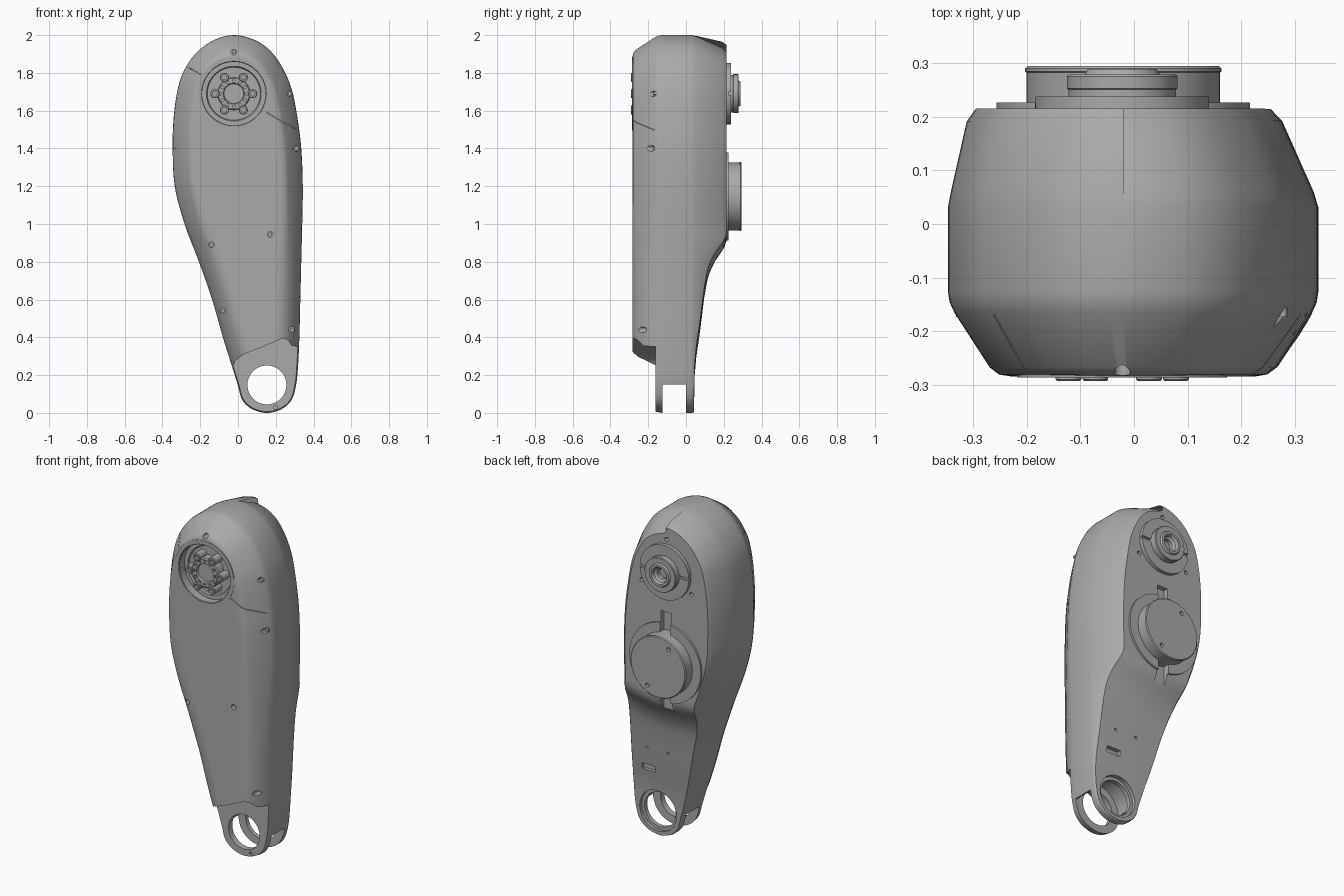
import bpy, bmesh
from math import sin, cos, tau, radians

if "Cube" in bpy.data.objects:
    bpy.data.objects.remove(bpy.data.objects["Cube"])

grey = bpy.data.materials.new("grey shell")
grey.use_nodes = True
grey.diffuse_color = (0.4, 0.4, 0.4, 1)
grey.node_tree.nodes["Principled BSDF"].inputs["Base Color"].default_value = (0.4, 0.4, 0.4, 1)


def finish(name, bm):
    bmesh.ops.remove_doubles(bm, verts=bm.verts[:], dist=1e-5)
    bmesh.ops.recalc_face_normals(bm, faces=bm.faces[:])
    mesh = bpy.data.meshes.new(name)
    bm.to_mesh(mesh)
    bm.free()
    ob = bpy.data.objects.new(name, mesh)
    mesh.materials.append(grey)
    bpy.context.collection.objects.link(ob)
    return ob


def loft(name, rings, caps=False):
    """Skin closed rings of points, one after the other."""
    bm = bmesh.new()
    rows = [[bm.verts.new(p) for p in ring] for ring in rings]
    for a, b in zip(rows, rows[1:]):
        for j in range(len(a)):
            k = (j + 1) % len(a)
            bm.faces.new((a[j], a[k], b[k], b[j]))
    if caps:
        bm.faces.new(rows[0])
        bm.faces.new(rows[-1])
    return finish(name, bm)


def prism(name, outline, y0, y1):
    return loft(name, [[(x, y, z) for x, z in outline] for y in (y0, y1)], True)


def circle(x, z, r, n=48):
    return [(x + r * cos(tau * i / n), z + r * sin(tau * i / n)) for i in range(n)]


def box(x0, x1, z0, z1):
    return [(x0, z0), (x1, z0), (x1, z1), (x0, z1)]


def lathe(name, x, z, profile):
    """Revolve (radius, y) points about a front-to-back axis."""
    return loft(name, [[(a, y, b) for a, b in circle(x, z, r, 64)] for r, y in profile])


def cut(ob, outline, y0, y1):
    cutter = prism("cutter", outline, y0, y1)
    cutter.hide_render = True
    mod = ob.modifiers.new("cut", 'BOOLEAN')
    mod.operation, mod.solver, mod.object = 'DIFFERENCE', 'EXACT', cutter
    bpy.context.view_layer.objects.active = ob
    bpy.ops.object.modifier_apply(modifier=mod.name)
    bpy.data.objects.remove(cutter)


def catmull(p, steps=6):
    out = []
    for a, b, c, d in zip(p, p[1:], p[2:], p[3:]):
        for s in range(steps):
            t = s / steps
            out.append(tuple(0.5 * (2 * v + (w - u) * t + (2 * u - 5 * v + 4 * w - q) * t * t
                                    + (3 * v - u - 3 * w + q) * t ** 3)
                             for u, v, w, q in zip(a, b, c, d)))
    return out + [p[-2]]


# Body outline: height, left edge, right edge
KEYS = [(2, -.02, -.02), (1.985, -.10, .06), (1.95, -.168, .132), (1.89, -.235, .195),
        (1.8, -.292, .25), (1.7, -.322, .288), (1.56, -.341, .315), (1.4, -.346, .335),
        (1.2, -.335, .343), (1, -.283, .34), (.8, -.207, .335), (.6, -.137, .33),
        (.4, -.08, .325), (.25, -.033, .318), (.15, -.002, .308), (.07, .022, .284),
        (.02, .075, .231), (0, .153, .153)]
# Back surface: height, depth
BACK = [(0, .042), (.2, .046), (.3, .055), (.4, .07), (.5, .083), (.6, .095), (.7, .112),
        (.75, .128), (.8, .152), (.87, .2), (.9, .214), (2, .215)]
# Edge roundings as inset and y, flatter at the top and arched towards the pivot
FRONT_TOP = [(.12, -.284), (.095, -.28), (.078, -.267), (.012, -.165), (.003, -.145), (0, -.125)]
FRONT_LOW = [(.12, -.284), (.09, -.276), (.06, -.256), (.025, -.207), (.006, -.16), (0, -.125)]
# Back roundings as inset and share of the bulge
BACK_LEFT = [(0, 0), (.005, .15), (.035, .87), (.052, 1)]
BACK_RIGHT = [(0, 0), (.008, .15), (.068, .88), (.09, 1)]


def back_y(x, z):
    z = min(max(z - .5 * (x + .02) ** 2, 0), 2)
    for (z0, y0), (z1, y1) in zip(BACK, BACK[1:]):
        if z <= z1:
            return y0 + (y1 - y0) * (z - z0) / (z1 - z0)
    return y1


def edge_points(path, other, k, sign, back_layers):
    """One side of a cross-section, front to back."""
    x, z = path[k]
    a = path[k - 1] if k else other[1]
    b = path[k + 1] if k + 1 < len(path) else other[-2]
    dx, dz = b[0] - a[0], b[1] - a[1]
    n = (dx * dx + dz * dz) ** .5
    nx, nz = -sign * dz / n, sign * dx / n
    pts = []
    blend = min(max((z - .7) / .5, 0), 1)
    for low, top in zip(FRONT_LOW, FRONT_TOP):
        d, y = (u + (v - u) * blend for u, v in zip(low, top))
        pts.append((x + nx * d, y, z + nz * d))
    bulge = (back_y(x, z) - .03) / .185
    for d, f in back_layers:
        px, pz = x + nx * d * bulge, z + nz * d * bulge
        pts.append((px, .03 + (back_y(px, pz) - .03) * f, pz))
    return pts


def span(a, b, back, n=10):
    """Points across the front or back face, without the ends."""
    out = []
    for i in range(1, n):
        x, y, z = (u + (v - u) * i / n for u, v in zip(a, b))
        out.append((x, back_y(x, z) if back else y, z))
    return out


lk = [(l, z) for z, l, r in KEYS]
rk = [(r, z) for z, l, r in KEYS]
left = catmull([rk[1]] + lk + [rk[-2]])
right = catmull([lk[1]] + rk + [lk[-2]])
sections = []
for k in range(len(left)):
    lp = edge_points(left, right, k, 1, BACK_LEFT)
    rp = edge_points(right, left, k, -1, BACK_RIGHT)
    sections.append(lp + span(lp[-1], rp[-1], True) + rp[::-1] + span(rp[0], lp[0], False))
body = loft("arm_body", sections)

# Lower edge of the front cover, fork slot and pivot hole
cut(body, [(-.3, -.1), (-.3, .2), (-.04, .225), (-.015, .275), (.03, .31), (.12, .345),
           (.235, .395), (.265, .385), (.285, .355), (.45, .335), (.45, -.1)], -.5, -.161)
PX, PZ = .153, .148
cut(body, box(-.3, .6, -.1, .15), -.125, 0)
cut(body, circle(PX, PZ, .146), -.125, 0)
cut(body, circle(PX, PZ, .103), -.4, .2)
cut(body, circle(PX, PZ, .122), .025, .2)

# Front hub recess and the seam either side of it
HX, HZ = -.022, 1.69
cut(body, circle(HX, HZ, .17, 64), -.4, -.2)
ux, uz = cos(radians(-30)), sin(radians(-30))
for s in (-1, 1):
    a, b, w = s * .2, s * .45, .0015
    cut(body, [(HX + ux * t - uz * v, HZ + uz * t + ux * v)
               for t, v in ((a, -w), (b, -w), (b, w), (a, w))], -.4, -.168)

# Cover screws in sunk holes, with the depth of each hole
SCREWS = [(-.022, 1.91, -.23), (.275, 1.69, -.165), (.31, 1.4, -.165), (-.32, 1.4, -.165),
          (.17, .945, -.255), (-.14, .89, -.2), (-.08, .54, -.17), (.285, .44, -.18)]
for x, z, y in SCREWS:
    cut(body, circle(x, z, .015, 16), -.4, y)
    prism("cover_screw", circle(x, z, .011, 12), y - .008, y + .01)
cut(body, circle(.197, .03, .01, 12), -.2, -.15)

# Back recesses: cable tabs, lower slot, small holes
DX, DZ = -.02, 1.145
for z0, z1 in ((DZ + .17, DZ + .3), (DZ - .29, DZ - .17)):
    cut(body, box(DX - .035, DX + .035, z0, z1), .185, .3)
cut(body, box(.155, .245, .385, .42), .045, .2)
for x, z in ((.2, .53), (.06, .53)):
    cut(body, circle(x, z, .008, 12), .06, .2)
for i in range(3):
    a = tau / 4 + i * tau / 3
    cut(body, circle(HX + .19 * cos(a), HZ + .19 * sin(a), .012, 16), .19, .3)

# Front hub: rims, core and bolts
lathe("hub_rim", HX, HZ, [(.195, -.27), (.195, -.2855), (.172, -.2855), (.168, -.28),
                          (.168, -.21), (.195, -.21), (.195, -.27)])
lathe("hub_step", HX, HZ, [(.17, -.19), (.17, -.235), (.145, -.235), (.14, -.225), (0, -.225)])
core = lathe("hub_core", HX, HZ, [(0, -.2), (.088, -.2), (.088, -.276), (.082, -.282), (.056, -.282),
                                  (.052, -.27), (0, -.27)])
for i in range(6):
    c, s = cos(i * tau / 6), sin(i * tau / 6)
    x, z = HX + .1 * c, HZ + .1 * s
    lathe("hub_bolt", x, z, [(0, -.2), (.024, -.2), (.024, -.289), (.021, -.292), (.012, -.292),
                             (.012, -.275), (0, -.275)])
    for t in (i, i + .5):
        cut(core, circle(HX + .07 * cos(t * tau / 6), HZ + .07 * sin(t * tau / 6), .008, 12),
            -.3, -.26)

# Back motor disc on its surround
surround = prism("disc_surround", circle(DX, DZ, .236, 96), .2, .226)
cut(surround, box(DX - .035, DX + .035, DZ - .4, DZ + .4), .1, .3)
disc = lathe("motor_disc", DX, DZ, [(0, .18), (.18, .18), (.18, .282), (.183, .284),
                                    (.183, .289), (.178, .294), (0, .294)])
for s in (-1, 1):
    cut(disc, circle(DX + s * .07, DZ - s * .125, .012, 16), .275, .4)

# Back shaft boss
base = prism("boss_base", circle(HX, HZ, .162, 64), .2, .237)
for s in (-1, 1):
    cut(base, box(HX + s * .13 - .04, HX + s * .13 + .04, HZ - .008, HZ + .008), .225, .3)
lathe("shaft_boss", HX, HZ, [(0, .2), (.1, .2), (.1, .25), (.103, .252), (.103, .274),
                             (.1, .278), (.07, .278), (.064, .288), (.05, .288), (.044, .27),
                             (.03, .26), (.03, .235), (0, .235)])

for ob in bpy.context.scene.objects:
    ob.select_set(ob.type == 'MESH')
bpy.context.view_layer.objects.active = body
bpy.ops.object.shade_smooth_by_angle(angle=radians(30))
